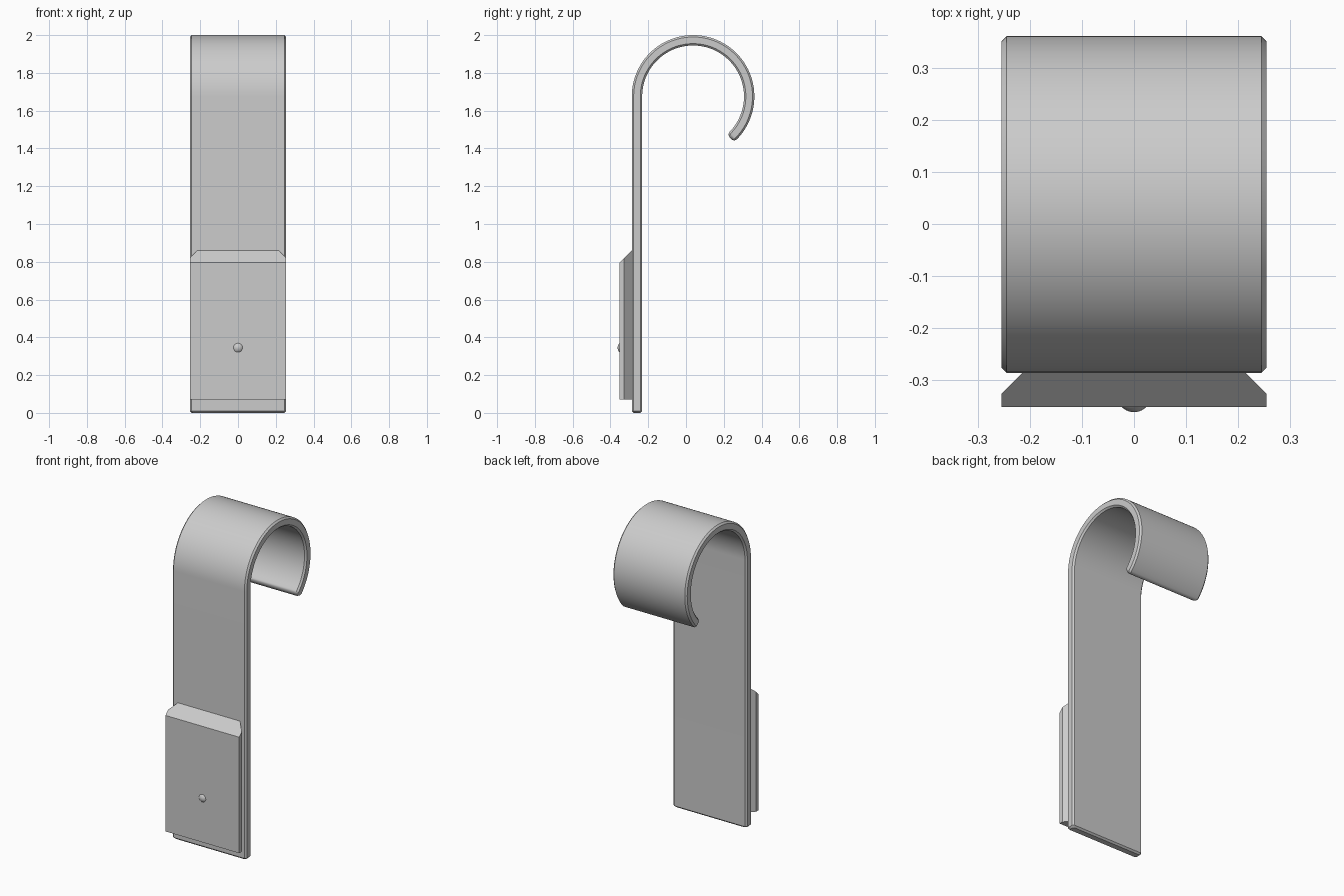
import bpy, bmesh, math
from mathutils import Vector

if "Cube" in bpy.data.objects:
    bpy.data.objects.remove(bpy.data.objects["Cube"])

steel = bpy.data.materials.new("brushed grey")
steel.diffuse_color = (0.6, 0.6, 0.6, 1)
steel.use_nodes = True
steel.node_tree.nodes["Principled BSDF"].inputs["Base Color"].default_value = steel.diffuse_color

HALF_W, THICK, CH = 0.255, 0.055, 0.01
CY, CZ, R_OUT = 0.0375, 1.6755, 0.3245
R_MID = R_OUT - THICK / 2


def loft(name, rings):
    """Skin a list of closed rings and cap both ends."""
    bm = bmesh.new()
    loops = [[bm.verts.new(p) for p in ring] for ring in rings]
    n = len(loops[0])
    for a, b in zip(loops, loops[1:]):
        for i in range(n):
            j = (i + 1) % n
            bm.faces.new((a[i], a[j], b[j], b[i]))
    bm.faces.new(loops[0][::-1])
    bm.faces.new(loops[-1])
    bmesh.ops.recalc_face_normals(bm, faces=bm.faces)
    me = bpy.data.meshes.new(name)
    bm.to_mesh(me)
    bm.free()
    ob = bpy.data.objects.new(name, me)
    bpy.context.collection.objects.link(ob)
    me.materials.append(steel)
    return ob


def smooth(ob, degrees):
    bpy.ops.object.select_all(action='DESELECT')
    ob.select_set(True)
    bpy.context.view_layer.objects.active = ob
    bpy.ops.object.shade_smooth_by_angle(angle=math.radians(degrees))


def strap_ring(y, z, angle, inset):
    """Chamfered strap cross-section; angle points away from the hook centre."""
    out = Vector((0, math.cos(angle), math.sin(angle)))
    w, t = HALF_W - inset, THICK / 2 - inset
    c = min(CH, t * 0.6)
    outline = [(-w, -t + c), (-w + c, -t), (w - c, -t), (w, -t + c),
               (w, t - c), (w - c, t), (-w + c, t), (-w, t - c)]
    return [Vector((x, y, z)) + out * d for x, d in outline]


# Hook strap: straight shank with chamfered foot, then the curl
y_mid = CY - R_MID
rings = [strap_ring(y_mid, 0, math.pi, CH), strap_ring(y_mid, CH, math.pi, 0)]
START, END, STEPS = 180, -44, 64
for i in range(STEPS + 1):
    a = math.radians(START + (END - START) * i / STEPS)
    rings.append(strap_ring(CY + R_MID * math.cos(a), CZ + R_MID * math.sin(a), a, 0))

# Rounded tip of the curl
TIP = 0.022
for i in range(1, 6):
    t = math.radians(90 * i / 5)
    a = math.radians(END) - TIP * math.sin(t) / R_MID
    rings.append(strap_ring(CY + R_MID * math.cos(a), CZ + R_MID * math.sin(a), a,
                            TIP * (1 - math.cos(t))))
smooth(loft("hook_strap", rings), 30)

# Front plate: dovetail section with a sloped top
FRONT, MID, BACK = -0.352, -0.327, -0.287
section = [(-0.255, FRONT), (0.255, FRONT), (0.255, MID),
           (0.215, BACK), (-0.215, BACK), (-0.255, MID)]
loft("front_plate", [[(x, y, 0.07) for x, y in section],
                     [(x, y, 0.795 + y - FRONT) for x, y in section]])

# Small round stud on the plate
levels = [(0.026, 0.002), (0.022, -0.002), (0.016, -0.006), (0.009, -0.009), (0.003, -0.01)]
stud = [[(r * math.cos(k * math.tau / 20), FRONT + d, 0.345 + r * math.sin(k * math.tau / 20))
         for k in range(20)] for r, d in levels]
smooth(loft("stud", stud), 50)
